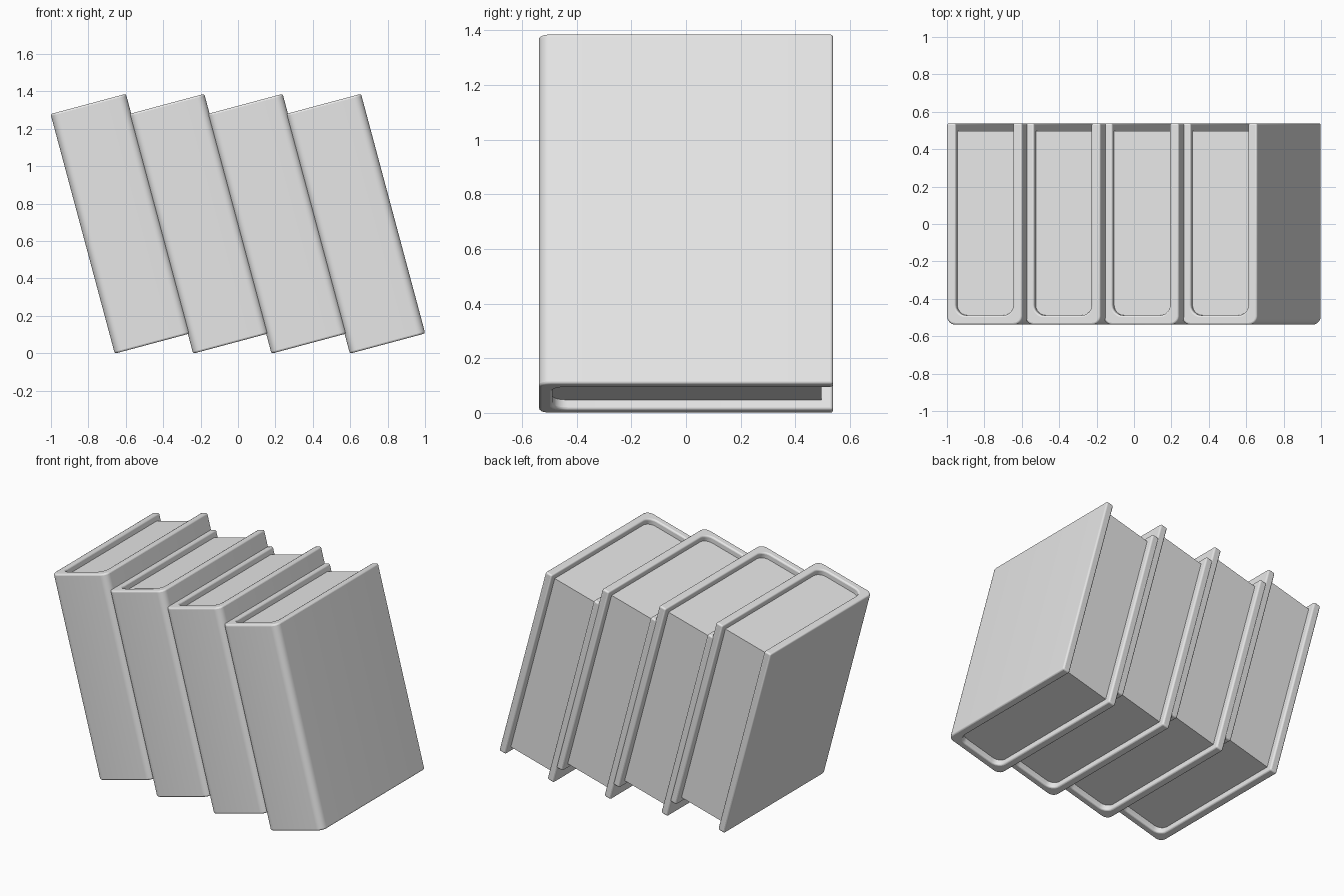
import bpy, bmesh
from math import radians, sin, cos, pi
from mathutils import Matrix

if "Cube" in bpy.data.objects:
    bpy.data.objects.remove(bpy.data.objects["Cube"])

TILT = radians(15)
WIDTH, HEIGHT, HALF_DEPTH = 0.417, 1.326, 0.538
BOARD = 0.05        # cover thickness
RECESS = 0.038      # pages sit back from the cover edges
SPACING = 0.419

grey = bpy.data.materials.new("light_grey")
grey.use_nodes = True
grey.diffuse_color = (0.8, 0.8, 0.8, 1)
grey.node_tree.nodes["Principled BSDF"].inputs["Base Color"].default_value = (0.8, 0.8, 0.8, 1)


def rounded_front(inset, radius, back, steps=6):
    """Outline open at the back: down the left, round the front, up the right."""
    left, right, front = inset, WIDTH - inset, -HALF_DEPTH + inset
    pts = [(left, back)]
    for cx, start in ((left + radius, pi), (right - radius, 1.5 * pi)):
        for k in range(steps + 1):
            a = start + k / steps * pi / 2
            pts.append((cx + radius * cos(a), front + radius + radius * sin(a)))
    return pts + [(right, back)]


def extrude(name, outline, low, high, matrix, bevel=0):
    """Upright prism from a plan outline, placed by matrix."""
    bm = bmesh.new()
    face = bm.faces.new([bm.verts.new((x, y, low)) for x, y in outline])
    top = bmesh.ops.extrude_face_region(bm, geom=[face])["geom"]
    verts = [g for g in top if isinstance(g, bmesh.types.BMVert)]
    bmesh.ops.translate(bm, verts=verts, vec=(0, 0, high - low))
    bmesh.ops.recalc_face_normals(bm, faces=bm.faces)
    mesh = bpy.data.meshes.new(name)
    bm.to_mesh(mesh)
    bm.free()
    mesh.materials.append(grey)
    obj = bpy.data.objects.new(name, mesh)
    bpy.context.collection.objects.link(obj)
    obj.matrix_world = matrix
    if bevel:
        mod = obj.modifiers.new("soft_edges", "BEVEL")
        mod.width, mod.segments = bevel, 3
        mod.limit_method, mod.angle_limit = "ANGLE", radians(40)
    bpy.ops.object.select_all(action="DESELECT")
    obj.select_set(True)
    bpy.context.view_layer.objects.active = obj
    bpy.ops.object.shade_smooth_by_angle(angle=radians(40))


# Plan outlines of the wraparound cover and the page block
cover = rounded_front(0, 0.045, HALF_DEPTH) + rounded_front(BOARD, 0.055, HALF_DEPTH)[::-1]
pages = rounded_front(BOARD - 0.004, 0.059, HALF_DEPTH - 0.042)

# Row of four leaning books
for i in range(4):
    x = -1.002 + HEIGHT * sin(TILT) + i * SPACING
    place = Matrix.Translation((x, 0, -0.002)) @ Matrix.Rotation(-TILT, 4, "Y")
    extrude(f"book_cover_{i + 1}", cover, 0, HEIGHT, place, bevel=0.01)
    extrude(f"book_pages_{i + 1}", pages, RECESS, HEIGHT - RECESS, place)
